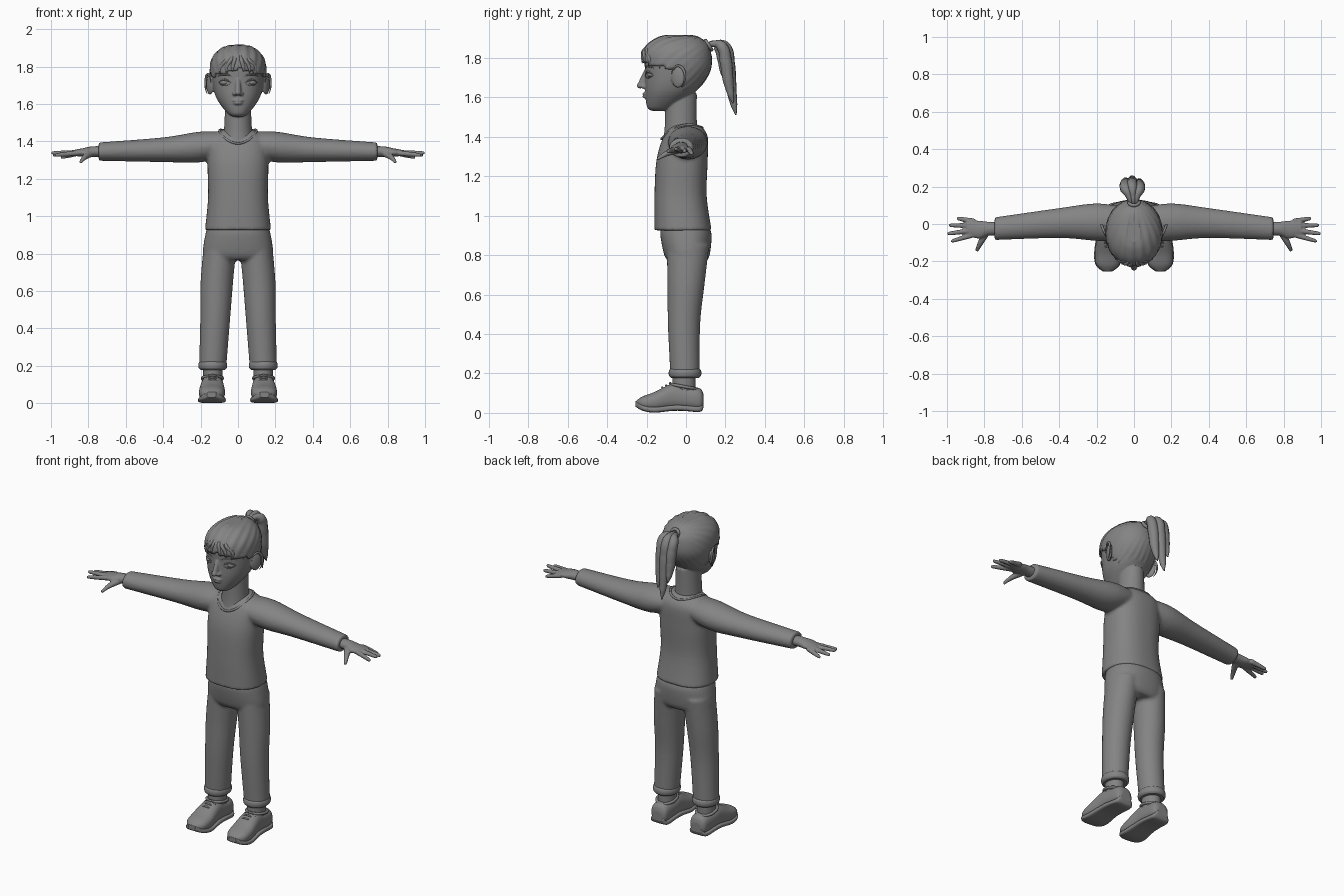
import bpy, bmesh
from math import sin, cos, pi, tau, atan2, copysign
from mathutils import Vector, Matrix

cube = bpy.data.objects.get("Cube")
if cube:
    bpy.data.objects.remove(cube)

SHADE = (.23, .23, .23, 1)
grey = bpy.data.materials.new("plain_grey")
grey.use_nodes = True
grey.diffuse_color = SHADE
grey.node_tree.nodes["Principled BSDF"].inputs["Base Color"].default_value = SHADE

X, Y, Z = Vector((1, 0, 0)), Vector((0, 1, 0)), Vector((0, 0, 1))


def smooth_path(rows, steps=5):
    """Catmull-Rom interpolation between tuples of numbers."""
    path = []
    last = len(rows) - 1
    for i in range(last):
        window = [rows[max(0, min(last, i + k))] for k in (-1, 0, 1, 2)]
        for step in range(steps):
            t = step / steps
            path.append([b + t / 2 * (c - a + t * (2*a - 5*b + 4*c - d + t * (3*(b - c) + d - a)))
                         for a, b, c, d in zip(*window)])
    path.append(rows[last])
    return path


def signed_power(value, exponent):
    return copysign(abs(value) ** exponent, value)


def loft(bm, rows, u, v, sides=32, power=2):
    """Closed body through rings given as (x, y, z, radius_u, radius_v)."""
    rings = []
    for x, y, z, radius_u, radius_v in smooth_path(rows):
        ring = []
        for k in range(sides):
            angle = tau * k / sides
            across = u * radius_u * signed_power(cos(angle), 2 / power)
            along = v * radius_v * signed_power(sin(angle), 2 / power)
            ring.append(bm.verts.new(Vector((x, y, z)) + across + along))
        rings.append(ring)
    for lower, upper in zip(rings, rings[1:]):
        for k in range(sides):
            after = (k + 1) % sides
            bm.faces.new((lower[k], lower[after], upper[after], upper[k]))
    for ring in (rings[0], rings[-1]):
        for edge in bm.faces.new(ring).edges:
            edge.smooth = False


def upright(rows):
    """Turn (z, front, back, half_width) into centred rings."""
    return [(0, (front + back) / 2, z, width, (back - front) / 2) for z, front, back, width in rows]


def ball(bm, centre, radii, turn=0):
    matrix = Matrix.Translation(centre) @ Matrix.Rotation(turn, 4, 'Z') @ Matrix.Diagonal((*radii, 1))
    bmesh.ops.create_uvsphere(bm, u_segments=24, v_segments=16, radius=1, matrix=matrix)


def link(name, data, mirror):
    data.materials.append(grey)
    part = bpy.data.objects.new(name, data)
    bpy.context.collection.objects.link(part)
    if mirror:
        part.modifiers.new("mirror", 'MIRROR')
    return part


def relax(part):
    modifier = part.modifiers.new("relax", 'SMOOTH')
    modifier.factor, modifier.iterations = .5, 2


def finish(name, bm, voxel=0, mirror=False):
    """Make the object; a voxel size blends overlapping bodies into one skin."""
    bmesh.ops.recalc_face_normals(bm, faces=bm.faces)
    for face in bm.faces:
        face.smooth = True
    mesh = bpy.data.meshes.new(name)
    bm.to_mesh(mesh)
    bm.free()
    part = link(name, mesh, mirror)
    if voxel:
        modifier = part.modifiers.new("blend", 'REMESH')
        modifier.mode, modifier.voxel_size, modifier.use_smooth_shade = 'VOXEL', voxel, True
        relax(part)
        if mirror:
            part.modifiers.move(0, len(part.modifiers) - 1)
    return part


def strand(name, points, width, taper=True, mirror=True, cyclic=False):
    """Round tube along points, thinning to both ends when tapered."""
    curve = bpy.data.curves.new(name, 'CURVE')
    curve.dimensions, curve.bevel_depth, curve.bevel_resolution = '3D', width, 4
    curve.use_fill_caps = True
    spline = curve.splines.new('BEZIER')
    spline.bezier_points.add(len(points) - 1)
    spline.use_cyclic_u = cyclic
    for i, (knot, place) in enumerate(zip(spline.bezier_points, points)):
        knot.co = place
        knot.handle_left_type = knot.handle_right_type = 'AUTO'
        if taper:
            knot.radius = .1 + .9 * sin(pi * i / (len(points) - 1))
    link(name, curve, mirror)


def turn_steps(count):
    return [tau * k / count for k in range(count)]


# Shirt: torso and sleeves blended into one body
torso = [(.925, -.16, .13, .177), (1.1, -.16, .105, .16), (1.28, -.15, .11, .163),
         (1.4, -.115, .11, .155), (1.45, -.08, .08, .11), (1.463, -.05, .05, .08)]
sleeve = [(.05, 0, 1.39, .09, .06), (.2, .01, 1.37, .1, .082), (.4, .005, 1.355, .08, .066),
          (.745, -.025, 1.345, .061, .049)]
bm = bmesh.new()
loft(bm, upright(torso), X, Y, 48, 2.4)
for side in (1, -1):
    loft(bm, [(side * x, *rest) for x, *rest in sleeve], Y, Z)
finish("shirt", bm, .01)
strand("neckline", [(.098 * sin(a), -.02 - .104 * cos(a), 1.457 - .028 * cos(a) - .04 * cos(a) ** 2)
                    for a in turn_steps(12)], .006, taper=False, mirror=False, cyclic=True)

# Trousers: hips and legs blended
hips = [(.95, -.125, .115, .16), (.9, -.13, .13, .175), (.8, -.11, .12, .188), (.765, -.085, .1, .16)]
leg = [(.095, .01, .85, .088, .108), (.113, 0, .65, .087, .094), (.122, -.01, .45, .08, .082),
       (.135, -.005, .2, .073, .075)]
bm = bmesh.new()
loft(bm, upright(hips), X, Y, 48, 2.3)
for side in (1, -1):
    loft(bm, [(side * x, *rest) for x, *rest in leg], X, Y)
finish("trousers", bm, .01)

# Rolled cuffs and ankles
bm = bmesh.new()
bulge = [sin(pi * t / 6) ** .5 * .012 for t in range(7)]
loft(bm, [(.135, -.005, .178 + .008 * i, .065 + b, .071 + b) for i, b in enumerate(bulge)], X, Y)
finish("trouser_cuffs", bm, mirror=True)
bm = bmesh.new()
loft(bm, [(.135, -.01, z, .051, .059) for z in (.06, .21)], X, Y)
finish("ankles", bm, mirror=True)

# Shoes: the sole follows the outline of the upper
outline = [(.09, .035, .09, .03), (.07, .01, .125, .054), (-.01, .015, .137, .06), (-.07, .015, .148, .062),
           (-.16, .006, .106, .07), (-.22, .016, .084, .06), (-.255, .036, .06, .02)]
bm = bmesh.new()
loft(bm, [(.136 - y / 50, y, (low + high) / 2, width, (high - low) / 2)
          for y, low, high, width in outline], X, Z, power=2.4)
finish("shoe_uppers", bm, .006, True)
bm = bmesh.new()
loft(bm, [(.136 - y / 50, y, low + .01, width + .004, .015)
          for y, low, high, width in outline], X, Z, power=4)
finish("shoe_soles", bm, mirror=True)
for y in (-.08, -.1, -.12):
    top = .195 + y * .56
    strand("shoe_lace", [(.137 + dx, y, top - abs(dx) * .4) for dx in (-.042, 0, .042)], .006)
strand("shoe_collar", [(.137 + .054 * sin(a), -.01 - .066 * cos(a), .133 + .012 * cos(a))
                       for a in turn_steps(8)], .008, taper=False, cyclic=True)

# Hands: palm, four fingers and a thumb
palm = [(.7, -.025, 1.345, .036, .03), (.78, -.025, 1.345, .037, .028), (.83, -.03, 1.34, .048, .023),
        (.895, -.022, 1.338, .04, .013)]
thumb = [(.785, -.035, 1.337, .022, .02), (.82, -.1, 1.315, .015, .015), (.842, -.145, 1.288, .009, .008)]
bm = bmesh.new()
loft(bm, palm, Y, Z)
loft(bm, thumb, (X + Y / 2).normalized(), Z)
for k, reach in enumerate((.1, .14, .15, .135)):
    spread = (1.1 - k) * .15
    loft(bm, [(.85 + reach * t * cos(spread), .014 - .023 * k + reach * t * sin(spread),
               1.338 - .012 * t * abs(k - 2), radius, radius)
              for t, radius in ((0, .015), (.5, .013), (.9, .01), (1, .005))], Y, Z)
finish("hands", bm, .005, True)

# Head: skull, neck, nose, lips and ears blended
skull = [(1.532, -.17, -.11, .026), (1.55, -.197, -.06, .057), (1.63, -.208, .05, .115),
         (1.72, -.208, .108, .138), (1.8, -.208, .11, .135), (1.85, -.18, .09, .11),
         (1.885, -.125, .05, .065), (1.895, -.08, 0, .02)]
neck = [(0, -.025, 1.36, .095, .096), (0, -.026, 1.45, .076, .082), (0, -.025, 1.62, .068, .08)]
nose = [(0, -.2, 1.735, .012, .014), (0, -.217, 1.67, .017, .026), (0, -.215, 1.65, .016, .02)]
bm = bmesh.new()
loft(bm, upright(skull), X, Y, 48, 2.2)
loft(bm, neck, X, Y)
loft(bm, nose, X, Y)
ball(bm, (0, -.233, 1.66), (.016, .017, .015))
for z, width in ((1.618, .03), (1.604, .024)):
    ball(bm, (0, -.203, z), (width, .018, .009))
for side in (1, -1):
    ball(bm, (side * .018, -.215, 1.655), (.012, .016, .011))
    ball(bm, (side * .15, -.04, 1.703), (.014, .037, .054), side * -.4)
finish("head", bm, .005)
strand("ear_rim", [(.16 + .014 * sin(a), -.04 + .035 * sin(a), 1.705 + .055 * cos(a))
                   for a in (.6 * k - 1.4 for k in range(8))], .007)


def face_front(x):
    """Depth of the face surface at eye height."""
    return -.05 - .158 * (1 - (x / .14) ** 2.2) ** .45


def face_arc(name, start, end, z, lift, width):
    points = []
    for k in range(5):
        x = start + (end - start) * k / 4
        points.append((x, face_front(x) - .003, z + lift * sin(pi * k / 4)))
    strand(name, points, width)


# Eyes, lids and brows
bm = bmesh.new()
ball(bm, (.071, -.174, 1.714), (.029, .021, .014), .25)
finish("eyes", bm, mirror=True)
face_arc("upper_eyelid", .038, .106, 1.712, .018, .005)
face_arc("lower_eyelid", .04, .102, 1.71, -.012, .003)
face_arc("eyebrow", .03, .112, 1.746, .012, .005)

# Hair cap: a thicker skull, grooved towards the tie, with the face cut away
bm = bmesh.new()
loft(bm, upright([(z + .02, front - .015, back + .018, width + .012)
                  for z, front, back, width in skull]), X, Y, 96, 2.1)
middle = Vector((0, -.04, 1.73))
across = Vector((0, .75, .66)).cross(X)
for vert in bm.verts:
    out = vert.co - middle
    vert.co += out.normalized() * .003 * sin(24 * atan2(out.dot(X), out.dot(across)))
face_area = []
for face in bm.faces:
    x, y, z = face.calc_center_median()
    fringe = 1.785 - abs(x) / 4 + .006 * sin(x * 110)
    hairline = -.06 + max(0, 1.69 - z) * .9
    if z < 1.6 or (z < fringe and y < hairline):
        face_area.append(face)
bmesh.ops.delete(bm, geom=face_area, context='FACES')
hair = finish("hair_cap", bm)
relax(hair)
shell = hair.modifiers.new("thickness", 'SOLIDIFY')
shell.thickness, shell.offset = .014, -1

# Fringe locks sweeping from the parting
for k in range(4):
    x = .03 + .033 * k
    y = face_front(x) - .014
    strand("fringe_lock", [(x * .2, -.16, 1.875), (x * .6, y / 2 - .105, 1.835),
                           (x * .95, y + .002, 1.795), (x, y, 1.78 - x / 4)], .012)

# Ponytail: tie and overlapping locks
strand("hair_tie", [(.026 * cos(a), .115 - .015 * sin(a), 1.865 + .023 * sin(a))
                    for a in turn_steps(8)], .009, taper=False, mirror=False, cyclic=True)
for dx, drop, dy in ((-.045, .25, -.01), (-.01, .36, 0), (.028, .3, -.015), (-.01, .22, -.03)):
    arch = [(dx * .2, .07, 1.85), (dx * .6, .15, 1.872), (dx, .196 + dy, 1.858)]
    fall = [(dx, .214 + dy + .04 * t * t, 1.87 - drop * t) for t in (.3, .6, .85, 1)]
    strand("ponytail_lock", arch + fall, .032, mirror=False)
